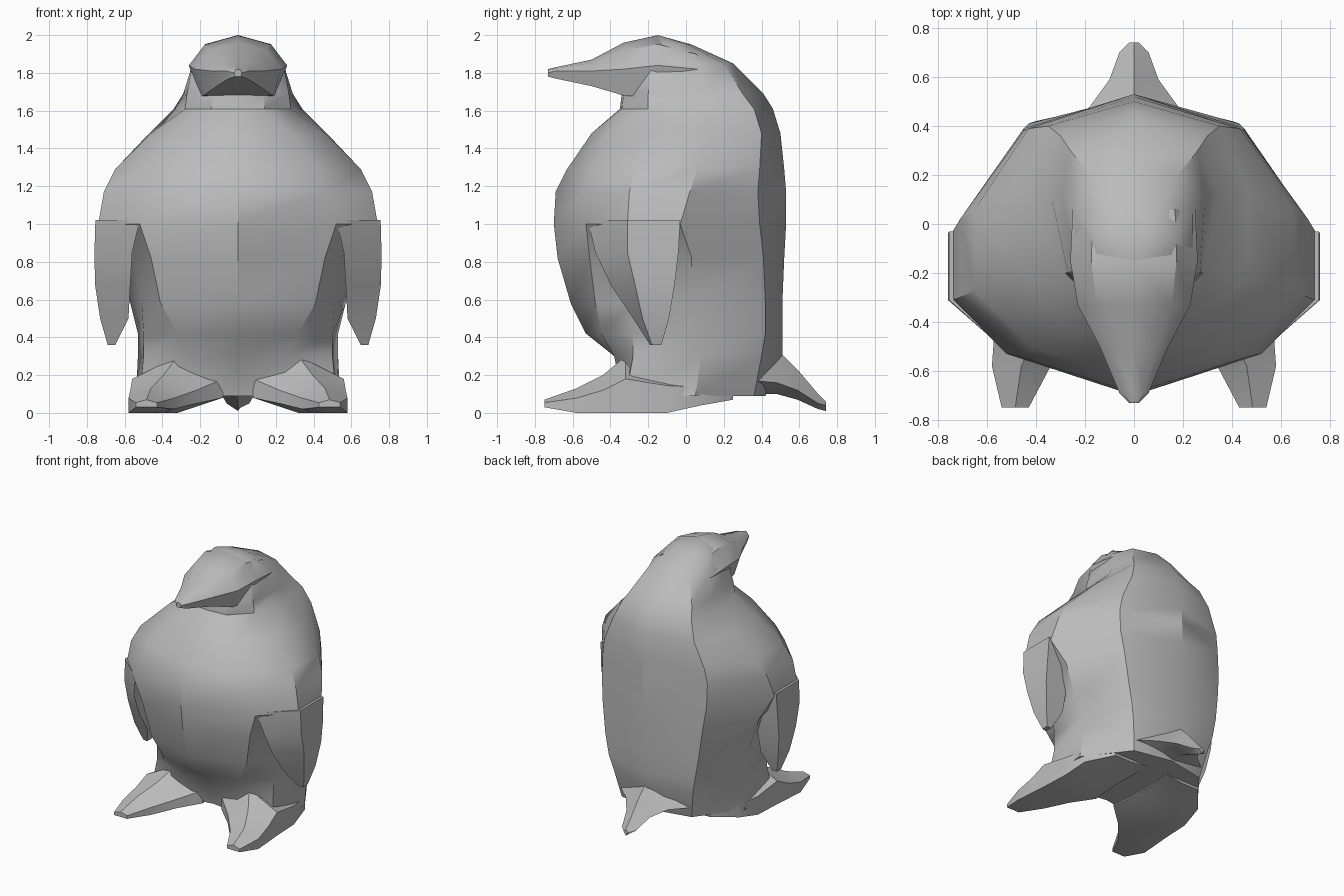
import bpy
import bmesh
from math import radians

if "Cube" in bpy.data.objects:
    bpy.data.objects.remove(bpy.data.objects["Cube"], do_unlink=True)

# One plain grey for the whole bird
GREY = (0.5, 0.5, 0.5, 1.0)
grey = bpy.data.materials.new("plain grey")
grey.use_nodes = True
grey.diffuse_color = GREY
for node in grey.node_tree.nodes:
    if node.type == "BSDF_PRINCIPLED":
        node.inputs["Base Color"].default_value = GREY


def loft(name, rings, crease=35, tip=None):
    """Skin a stack of equal-length closed rings, then cap both ends."""
    bm = bmesh.new()
    loops = [[bm.verts.new(point) for point in ring] for ring in rings]
    count = len(loops[0])
    for lower, upper in zip(loops, loops[1:]):
        for i in range(count):
            j = (i + 1) % count
            bm.faces.new((lower[i], lower[j], upper[j], upper[i]))
    bm.faces.new(loops[0][::-1])
    if tip:
        apex = bm.verts.new(tip)
        for i in range(count):
            bm.faces.new((loops[-1][i], loops[-1][(i + 1) % count], apex))
    else:
        bm.faces.new(loops[-1])
    bmesh.ops.recalc_face_normals(bm, faces=bm.faces)

    mesh = bpy.data.meshes.new(name)
    bm.to_mesh(mesh)
    bm.free()
    mesh.materials.append(grey)
    obj = bpy.data.objects.new(name, mesh)
    bpy.context.collection.objects.link(obj)
    bpy.ops.object.select_all(action="DESELECT")
    obj.select_set(True)
    bpy.context.view_layer.objects.active = obj
    bpy.ops.object.shade_smooth_by_angle(angle=radians(crease))
    return obj


def body_ring(z, front, belly, side, rear_side, back_corner, back):
    """Symmetric cross-section: front point, four points a side, back point."""
    half = (belly, side, rear_side, back_corner)
    left = [(x, y, z) for x, y in half]
    right = [(-x, y, z) for x, y in reversed(half)]
    return [(0, front, z)] + left + [(0, back, z)] + right


# Body, from the underside to the crown
body_sections = (
    (0.09, -0.30, (0.25, -0.34), (0.52, -0.32), (0.54, 0.05), (0.30, 0.36), 0.42),
    (0.30, -0.38, (0.25, -0.38), (0.50, -0.28), (0.53, 0.08), (0.34, 0.40), 0.51),
    (0.42, -0.53, (0.32, -0.45), (0.50, -0.28), (0.53, 0.08), (0.37, 0.42), 0.51),
    (0.58, -0.61, (0.41, -0.48), (0.51, -0.28), (0.57, 0.03), (0.40, 0.42), 0.51),
    (0.82, -0.68, (0.46, -0.51), (0.55, -0.30), (0.65, 0.03), (0.43, 0.41), 0.52),
    (1.00, -0.70, (0.52, -0.53), (0.74, -0.31), (0.74, -0.03), (0.45, 0.39), 0.53),
    (1.17, -0.69, (0.47, -0.54), (0.71, -0.30), (0.71, 0.02), (0.45, 0.38), 0.53),
    (1.29, -0.63, (0.42, -0.50), (0.65, -0.27), (0.65, 0.06), (0.43, 0.39), 0.52),
    (1.48, -0.50, (0.28, -0.42), (0.46, -0.20), (0.47, 0.13), (0.35, 0.40), 0.50),
    (1.61, -0.35, (0.14, -0.34), (0.28, -0.20), (0.34, 0.12), (0.30, 0.36), 0.46),
    (1.69, -0.34, (0.14, -0.33), (0.27, -0.20), (0.29, 0.11), (0.26, 0.30), 0.41),
    (1.85, -0.32, (0.14, -0.28), (0.24, -0.18), (0.24, 0.05), (0.18, 0.20), 0.25),
    (1.95, -0.26, (0.09, -0.23), (0.15, -0.15), (0.16, -0.05), (0.08, 0.01), 0.03),
)
loft("body", [body_ring(*section) for section in body_sections],
     tip=(0, -0.15, 2.0))


# Beak and brow, from the tip back into the head
def beak_ring(y, width, bottom, side, top):
    shoulder = side + (top - side) * 0.7
    half = ((width * 0.8, bottom), (width, side), (width * 0.67, shoulder))
    left = [(x, y, z) for x, z in half]
    right = [(-x, y, z) for x, z in reversed(half)]
    return [(0, y, bottom)] + left + [(0, y, top)] + right


beak_sections = (
    (-0.73, 0.02, 1.78, 1.80, 1.82),
    (-0.69, 0.06, 1.77, 1.81, 1.83),
    (-0.50, 0.14, 1.73, 1.81, 1.87),
    (-0.33, 0.23, 1.68, 1.82, 1.96),
    (-0.15, 0.26, 1.67, 1.84, 2.00),
    (0.06, 0.25, 1.67, 1.82, 1.93),
)
loft("beak", [beak_ring(*section) for section in beak_sections])


# Flippers, hanging from the shoulders to a narrow tip
def flipper_ring(side, z, inner, outer, inner_front, outer_front, back):
    return [(side * inner, inner_front, z), (side * outer, outer_front, z),
            (side * outer, back, z), (side * inner, back, z)]


flipper_sections = (
    (1.02, 0.52, 0.755, -0.52, -0.31, -0.03),
    (0.85, 0.56, 0.76, -0.48, -0.31, -0.04),
    (0.68, 0.57, 0.757, -0.40, -0.27, -0.06),
    (0.50, 0.58, 0.73, -0.28, -0.23, -0.09),
    (0.36, 0.65, 0.69, -0.19, -0.18, -0.13),
)


# Feet, from the toes back under the body
def foot_ring(side, y, inner, outer, bottom, arch, top):
    middle = (inner + outer) / 2
    shoulder = bottom + (top - bottom) * 0.6
    return [(side * inner, y, arch), (side * middle, y, bottom),
            (side * outer, y, bottom), (side * outer, y, shoulder),
            (side * middle, y, top), (side * inner, y, max(arch, shoulder))]


foot_sections = (
    (-0.75, 0.43, 0.54, 0.03, 0.03, 0.07),
    (-0.58, 0.34, 0.58, 0.00, 0.02, 0.13),
    (-0.44, 0.22, 0.57, 0.00, 0.05, 0.20),
    (-0.32, 0.08, 0.56, 0.00, 0.08, 0.30),
    (-0.10, 0.10, 0.55, 0.00, 0.08, 0.24),
    (0.08, 0.10, 0.52, 0.04, 0.08, 0.20),
    (0.25, 0.08, 0.38, 0.07, 0.09, 0.18),
)

for label, side in (("left", 1), ("right", -1)):
    loft(label + "_flipper", [flipper_ring(side, *s) for s in flipper_sections])
    loft(label + "_foot", [foot_ring(side, *s) for s in foot_sections])


# Tail, a short ridged wedge sloping to the ground
def tail_ring(y, width, bottom, side, top):
    return [(0, y, bottom), (width, y, side), (0, y, top), (-width, y, side)]


tail_sections = (
    (0.36, 0.32, 0.10, 0.17, 0.38),
    (0.48, 0.18, 0.10, 0.16, 0.34),
    (0.59, 0.10, 0.07, 0.12, 0.23),
    (0.70, 0.06, 0.02, 0.05, 0.10),
    (0.74, 0.02, 0.01, 0.04, 0.06),
)
loft("tail", [tail_ring(*section) for section in tail_sections])
